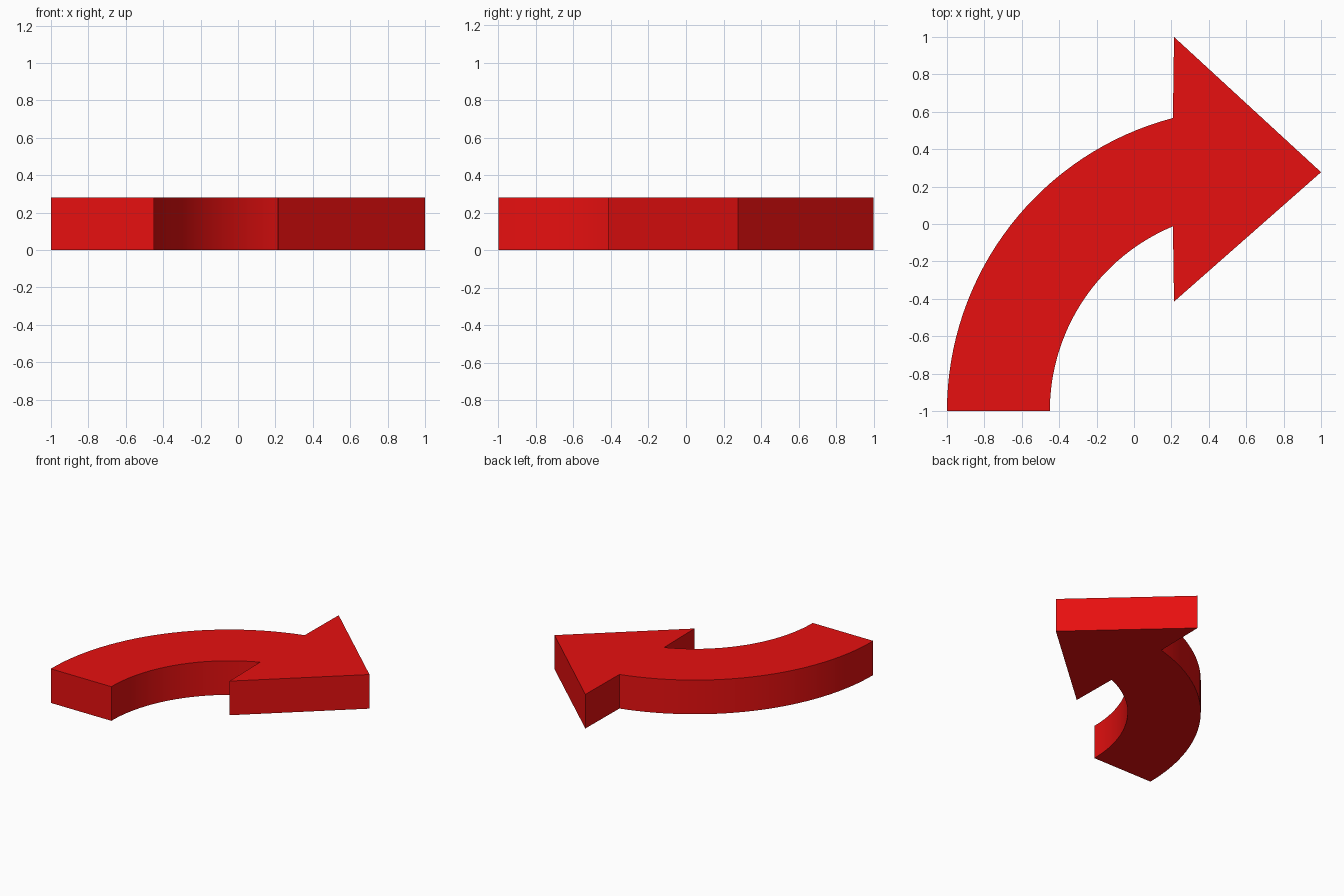
import bpy, bmesh, math

if "Cube" in bpy.data.objects:
    bpy.data.objects.remove(bpy.data.objects["Cube"])

THICKNESS = 0.28
CENTRE_X, CENTRE_Y = 0.62, -1.0
SEGMENTS = 32


def arc(radius, end_x):
    """Points from the tail (pointing -x) round to where the arc meets end_x."""
    end = math.acos((end_x - CENTRE_X) / radius)
    return [(CENTRE_X + radius * math.cos(a), CENTRE_Y + radius * math.sin(a))
            for a in (math.pi + (end - math.pi) * i / SEGMENTS
                      for i in range(SEGMENTS + 1))]


# Outline: outer curve, triangular head, inner curve back to the tail
head = [(0.214, 1.0), (1.0, 0.277), (0.214, -0.415)]
outline = arc(1.62, 0.208) + head + arc(1.07, 0.208)[::-1]

# Extrude the outline into a solid slab
bm = bmesh.new()
base = bm.faces.new([bm.verts.new((x, y, 0)) for x, y in outline])
top = bmesh.ops.extrude_face_region(bm, geom=[base], use_keep_orig=True)
bmesh.ops.translate(bm, vec=(0, 0, THICKNESS),
                    verts=[v for v in top["geom"] if isinstance(v, bmesh.types.BMVert)])
bmesh.ops.recalc_face_normals(bm, faces=bm.faces)
mesh = bpy.data.meshes.new("curved_arrow")
bm.to_mesh(mesh)
bm.free()

arrow = bpy.data.objects.new("curved_arrow", mesh)
bpy.context.collection.objects.link(arrow)

# Red paint
red = bpy.data.materials.new("red")
red.diffuse_color = (0.8, 0.005, 0.005, 1)
red.use_nodes = True
red.node_tree.nodes["Principled BSDF"].inputs["Base Color"].default_value = red.diffuse_color
mesh.materials.append(red)

# Smooth curved walls, sharp corners
bpy.context.view_layer.objects.active = arrow
arrow.select_set(True)
bpy.ops.object.shade_smooth_by_angle(angle=math.radians(30))
